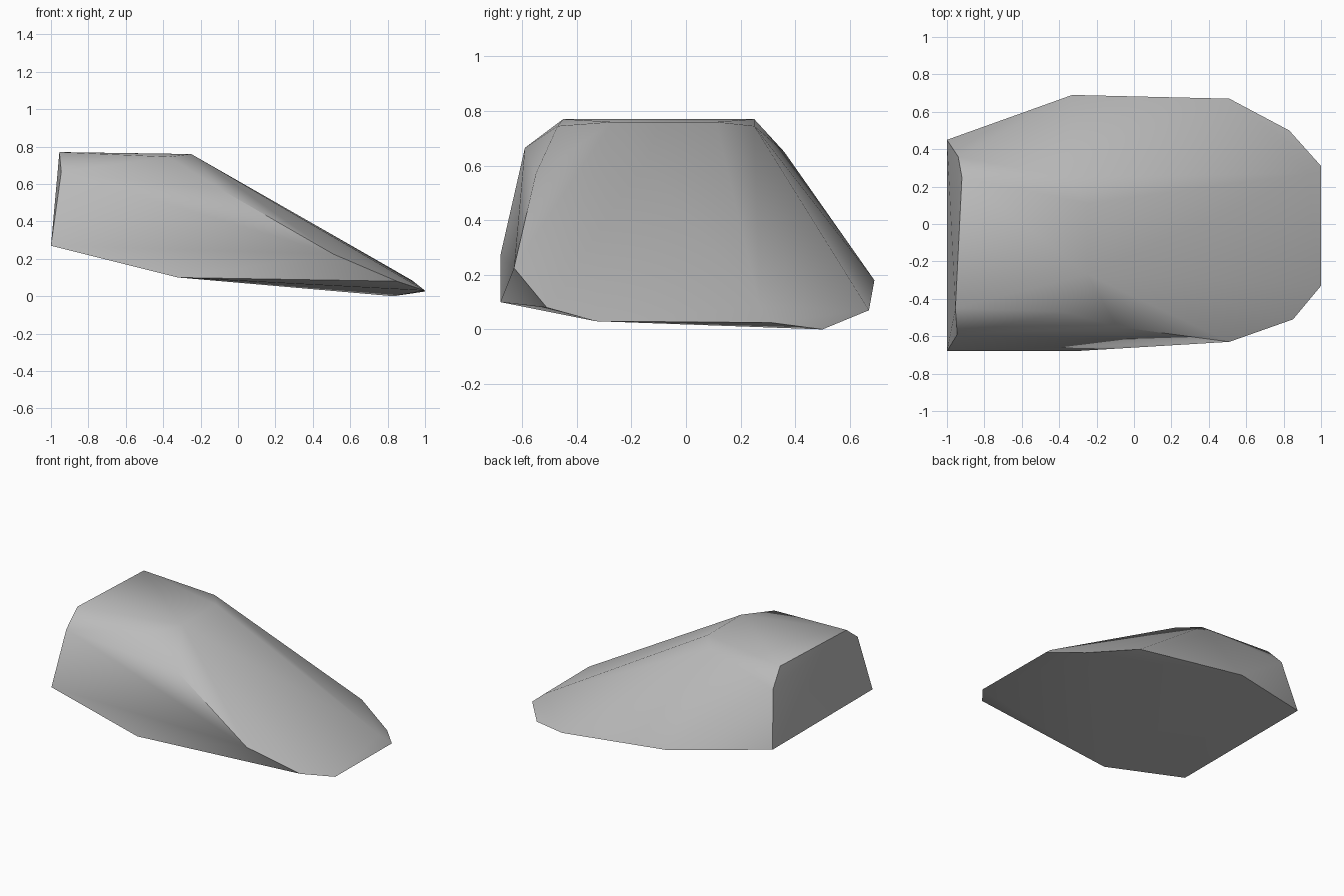
import bpy, bmesh, math

cube = bpy.data.objects.get("Cube")
if cube:
    bpy.data.objects.remove(cube, do_unlink=True)

# Corner points of the boulder, grouped by region
rear_wall = [(-1, -.68, .27), (-1, .45, .27), (-.94, .36, .65),
             (-.92, .25, .77), (-.955, -.45, .77), (-.945, -.59, .665)]
crown = [(-.36, .25, .745), (-.25, .11, .76), (-.25, -.27, .76), (-.37, -.47, .745)]
shoulder = [(-.09, -.55, .57), (.51, -.63, .225), (.93, .27, .085)]
base_rim = [(-.32, -.68, .10), (.85, -.51, .08), (1, -.33, .03), (1, .31, .025),
            (.83, .5, 0), (.51, .67, .07), (-.33, .69, .18)]

# Stone material
stone = bpy.data.materials.new("grey stone")
stone.use_nodes = True
colour = (.5, .5, .5, 1)
stone.diffuse_color = colour
bsdf = next(n for n in stone.node_tree.nodes if n.type == 'BSDF_PRINCIPLED')
bsdf.inputs["Base Color"].default_value = colour

# Boulder as the hull around its corners
bm = bmesh.new()
for p in rear_wall + crown + shoulder + base_rim:
    bm.verts.new(p)
bmesh.ops.convex_hull(bm, input=bm.verts[:])
loose = [v for v in bm.verts if not v.link_faces]
bmesh.ops.delete(bm, geom=loose, context='VERTS')
bmesh.ops.recalc_face_normals(bm, faces=bm.faces[:])
mesh = bpy.data.meshes.new("boulder")
bm.to_mesh(mesh)
bm.free()
mesh.materials.append(stone)
boulder = bpy.data.objects.new("boulder", mesh)
bpy.context.collection.objects.link(boulder)

# Soft facets with crisp main edges
bpy.ops.object.select_all(action='DESELECT')
boulder.select_set(True)
bpy.context.view_layer.objects.active = boulder
bpy.ops.object.shade_smooth_by_angle(angle=math.radians(40))
